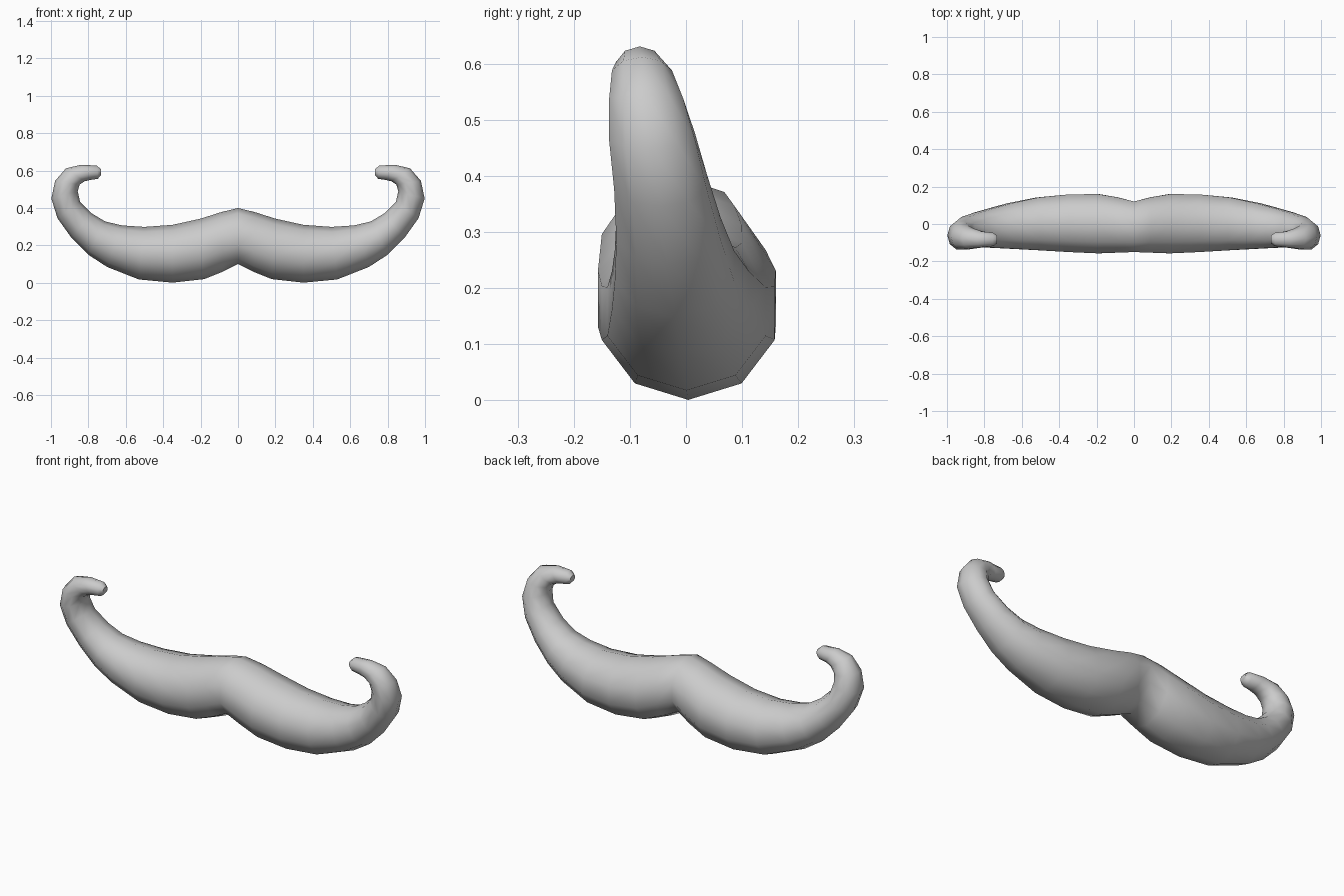
import bpy, bmesh, math

if "Cube" in bpy.data.objects:
    bpy.data.objects.remove(bpy.data.objects["Cube"])

SIDES = 10
# Stations: inner edge (x, z), outer edge (x, z), front y, back y
stations = [
    (0.00, .400, 0.00, .100, -.150, .120),
    (0.09, .378, 0.08, .060, -.153, .142),
    (0.20, .343, 0.18, .020, -.157, .160),
    (0.35, .310, 0.35, .001, -.150, .158),
    (0.50, .299, 0.53, .018, -.140, .142),
    (0.62, .307, 0.70, .085, -.132, .112),
    (0.71, .328, 0.80, .150, -.127, .086),
    (0.78, .370, 0.89, .240, -.124, .062),
    (0.845, .435, 0.965, .345, -.128, .037),
    (0.857, .490, 0.998, .450, -.137, .016),
    (0.847, .525, 0.978, .545, -.137, -.005),
    (0.82, .543, 0.92, .612, -.132, -.025),
    (0.79, .550, 0.84, .631, -.125, -.040),
    (0.75, .556, 0.755, .627, -.118, -.047),
    (0.732, .575, 0.732, .607, -.102, -.063),
]

# Half of the moustache: elliptical rings swept from the middle to the curl
bm = bmesh.new()
rings = []
for xi, zi, xo, zo, yf, yb in stations:
    cx, cz, cy = (xi + xo) / 2, (zi + zo) / 2, (yf + yb) / 2
    ax, az = (xi - xo) / 2, (zi - zo) / 2
    depth = (yb - yf) / 2 / math.cos(math.pi / SIDES)
    ring = []
    for k in range(SIDES):
        a = 2 * math.pi * k / SIDES
        c, s = math.cos(a), math.sin(a)
        ring.append(bm.verts.new((cx + ax * c, cy + depth * s, cz + az * c)))
    rings.append(ring)
for r0, r1 in zip(rings, rings[1:]):
    for k in range(SIDES):
        j = (k + 1) % SIDES
        bm.faces.new((r0[k], r0[j], r1[j], r1[k]))
bm.faces.new(rings[-1])
bmesh.ops.recalc_face_normals(bm, faces=bm.faces)
# An open sweep may be flipped: make the tip cap point towards the middle
bm.faces.ensure_lookup_table()
if bm.faces[-1].normal.x > 0:
    bmesh.ops.reverse_faces(bm, faces=bm.faces)

mesh = bpy.data.meshes.new("moustache")
bm.to_mesh(mesh)
bm.free()
obj = bpy.data.objects.new("moustache", mesh)
bpy.context.collection.objects.link(obj)

# Other half
mirror = obj.modifiers.new("mirror", 'MIRROR')
mirror.use_axis = (True, False, False)
mirror.use_clip = True
mirror.merge_threshold = 0.001

# Smooth shading with the centre crease kept
bpy.context.view_layer.objects.active = obj
obj.select_set(True)
bpy.ops.object.shade_smooth_by_angle(angle=math.radians(50))
